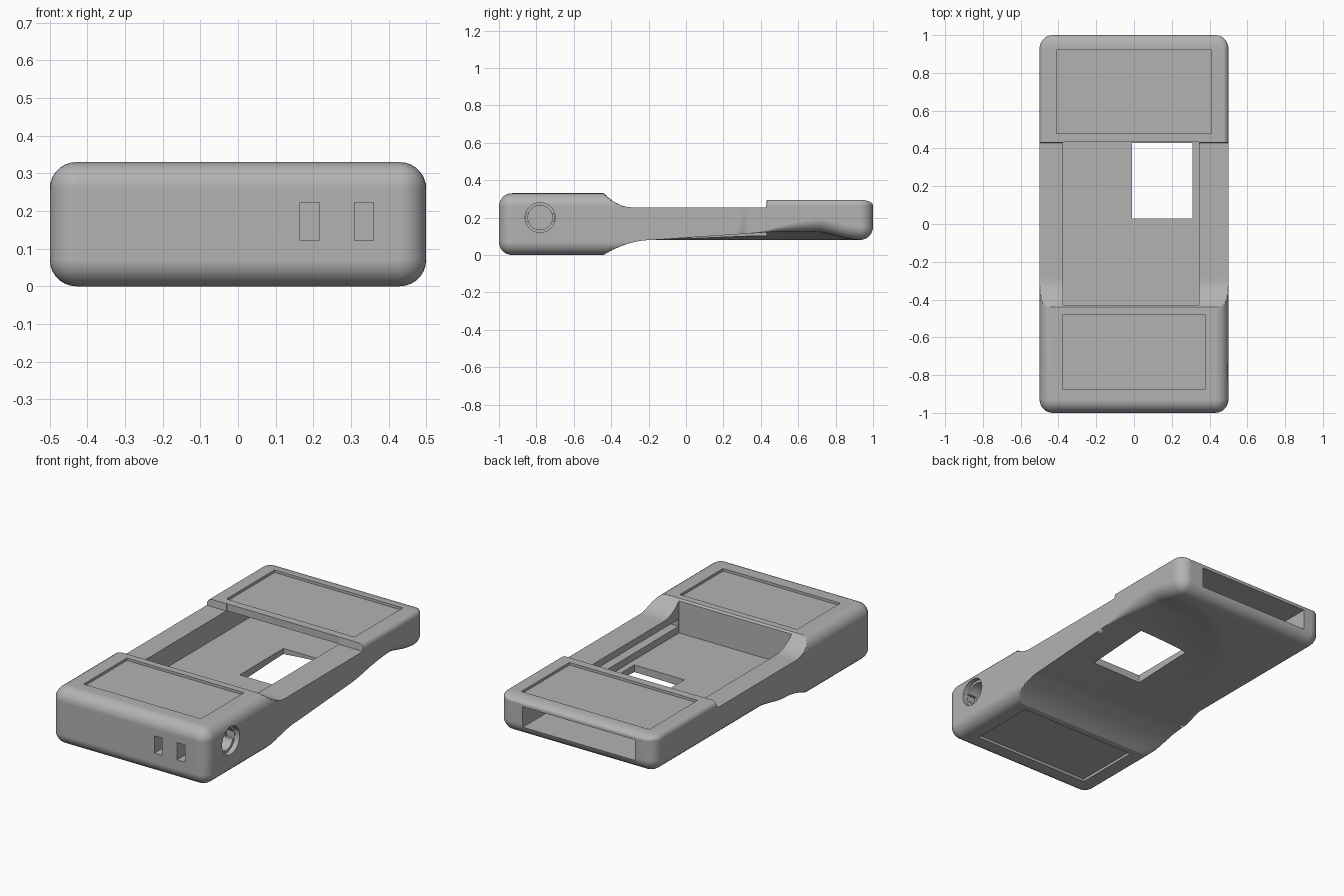
import bpy, bmesh, math
from math import sin, cos, pi

cube = bpy.data.objects.get("Cube")
if cube:
    bpy.data.objects.remove(cube)

grey = bpy.data.materials.new("matte_grey")
grey.use_nodes = True
grey.diffuse_color = (0.45, 0.45, 0.45, 1)
grey.node_tree.nodes["Principled BSDF"].inputs["Base Color"].default_value = (0.45, 0.45, 0.45, 1)

R = 0.07          # main edge radius
RIM, COVER, TALL, BASE = 0.255, 0.295, 0.33, 0.08
JOIN = -0.18      # where the underside levels out
STEP = 0.43       # front edge of the rear cover
ARC = 7           # points per rounded corner
SPAN = 24         # strips across the underside


def ramp(v, a, b):
    return max(0.0, min(1.0, (v - a) / (b - a)))


def smooth(v, a, b):
    t = ramp(v, a, b)
    return t * t * (3 - 2 * t)


def lift(x, y):
    """Shallow finger hollow under the window side."""
    edge = -0.24 + 0.62 * ramp(y, 0.3, 0.98) ** 2
    rise = 0.045 * ramp(y, JOIN, 0.5) * (1 - smooth(y, 0.7, 0.95))
    return rise * sin(ramp(x, edge, edge + 0.55) * pi / 2)


def section(y):
    """Cross-section loop of the body at a given depth."""
    # rounding of the two ends
    near_end = max(0.0, abs(y) - (1 - R)) / R
    k = math.sqrt(max(0.0, 1 - near_end ** 2))
    half = 0.5 - R * (1 - k)
    if y < JOIN:
        left = right = top = R
        lo, hi = 0.0, TALL
        floor = BASE * (1 - (1 - ramp(y, -0.44, JOIN)) ** 2)
        roof = RIM + (TALL - RIM) * (1 - ramp(y, -0.44, -0.29)) ** 2
    else:
        left = R * smooth(y, JOIN, 0.0)
        right = R * smooth(y, 0.3, 0.75)
        rear = y > STEP
        top = 0.03 if rear else 0.0
        lo, hi = BASE, COVER if rear else RIM
        floor, roof = lo, hi
    lo += R * (1 - k)
    hi -= top * (1 - k)
    left, right, top = left * k, right * k, top * k
    pts = []

    def corner(cx, cz, r, start):
        for i in range(ARC + 1):
            a = start + i / ARC * pi / 2
            pts.append((cx + r * cos(a), cz + r * sin(a)))

    corner(-half + left, lo + left, left, pi)
    for i in range(1, SPAN):
        pts.append((-half + left + (2 * half - left - right) * i / SPAN, lo))
    corner(half - right, lo + right, right, 1.5 * pi)
    corner(half - top, hi - top, top, 0)
    corner(-half + top, hi - top, top, pi / 2)
    under = 2 * ARC + SPAN + 1
    loop = []
    for n, (x, z) in enumerate(pts):
        z = max(floor, min(roof, z))
        if n < under and y >= JOIN:
            z += lift(x, y)
        loop.append((x, y, z))
    return loop


# Body: loft of rounded sections from front to back
bend = [R * (1 - sin(i / ARC * pi / 2)) for i in range(ARC, -1, -1)]
stations = [-1 + b for b in bend] + [-0.44]
stations += [-0.44 + (JOIN + 0.44) * i / 16 for i in range(1, 16)]
stations += [JOIN + 0.001 + i * 0.03 for i in range(20)] + [STEP - 0.002, STEP + 0.002]
stations += [0.45 + i * 0.03 for i in range(16)] + [1 - b for b in bend]
stations = sorted(set(round(s, 5) for s in stations))
bm = bmesh.new()
rings = [[bm.verts.new(p) for p in section(y)] for y in stations]
count = len(rings[0])
for a, b in zip(rings, rings[1:]):
    for i in range(count):
        j = (i + 1) % count
        bm.faces.new((a[i], a[j], b[j], b[i]))
bm.faces.new(rings[0])
bm.faces.new(rings[-1])
bmesh.ops.remove_doubles(bm, verts=bm.verts, dist=0.0002)
bmesh.ops.dissolve_degenerate(bm, edges=bm.edges, dist=0.0001)
bmesh.ops.recalc_face_normals(bm, faces=bm.faces)
mesh = bpy.data.meshes.new("holder_body")
bm.to_mesh(mesh)
bm.free()
body = bpy.data.objects.new("holder_body", mesh)
bpy.context.collection.objects.link(body)
mesh.materials.append(grey)


def cut(tool):
    """Subtract a helper solid from the body and discard it."""
    tool.hide_render = True
    tool.data.materials.append(grey)
    bpy.context.view_layer.objects.active = body
    mod = body.modifiers.new("cut", "BOOLEAN")
    mod.operation = "DIFFERENCE"
    mod.solver = "EXACT"
    mod.object = tool
    bpy.ops.object.modifier_apply(modifier=mod.name)
    bpy.data.objects.remove(tool)


def cut_box(x0, x1, y0, y1, z0, z1):
    bpy.ops.mesh.primitive_cube_add(size=1)
    tool = bpy.context.object
    tool.name = "box_cutter"
    for v in tool.data.vertices:
        v.co = (x1 if v.co.x > 0 else x0, y1 if v.co.y > 0 else y0, z1 if v.co.z > 0 else z0)
    cut(tool)


def cut_round(radius, depth):
    bpy.ops.mesh.primitive_cylinder_add(
        vertices=48, radius=radius, depth=2 * depth,
        location=(0.5, -0.78, 0.2), rotation=(0, pi / 2, 0))
    cut(bpy.context.object)


# Tray with open top, then the slot running out through the back
FLOOR = 0.135
cut_box(-0.375, 0.345, -0.43, STEP + 0.003, FLOOR, 0.5)
cut_box(-0.375, 0.345, 0.4, 1.1, FLOOR, RIM - 0.001)
# Wire groove along one tray wall
cut_box(0.3, 0.4, -0.425, 0.42, 0.175, 0.215)
# Window through the floor
cut_box(-0.01, 0.31, 0.03, STEP, 0.0, 0.2)
# Label recesses: front top, rear top, front underside
cut_box(-0.375, 0.375, -0.875, -0.48, TALL - 0.015, 0.5)
cut_box(-0.41, 0.41, 0.48, 0.92, COVER - 0.015, 0.5)
cut_box(-0.375, 0.375, -0.875, -0.48, -0.2, 0.015)
# Two sockets in the front face
for x in (0.165, 0.31):
    cut_box(x, x + 0.05, -1.1, -0.9, 0.122, 0.222)
# Round side socket with key slot
cut_round(0.08, 0.03)
cut_round(0.065, 0.12)
cut_box(0.42, 0.6, -0.857, -0.703, 0.178, 0.222)

# Smooth shading with crisp edges
bpy.ops.object.select_all(action="DESELECT")
body.select_set(True)
bpy.context.view_layer.objects.active = body
bpy.ops.object.shade_smooth_by_angle(angle=math.radians(25))
weighted = body.modifiers.new("even_shading", "WEIGHTED_NORMAL")
weighted.keep_sharp = True
